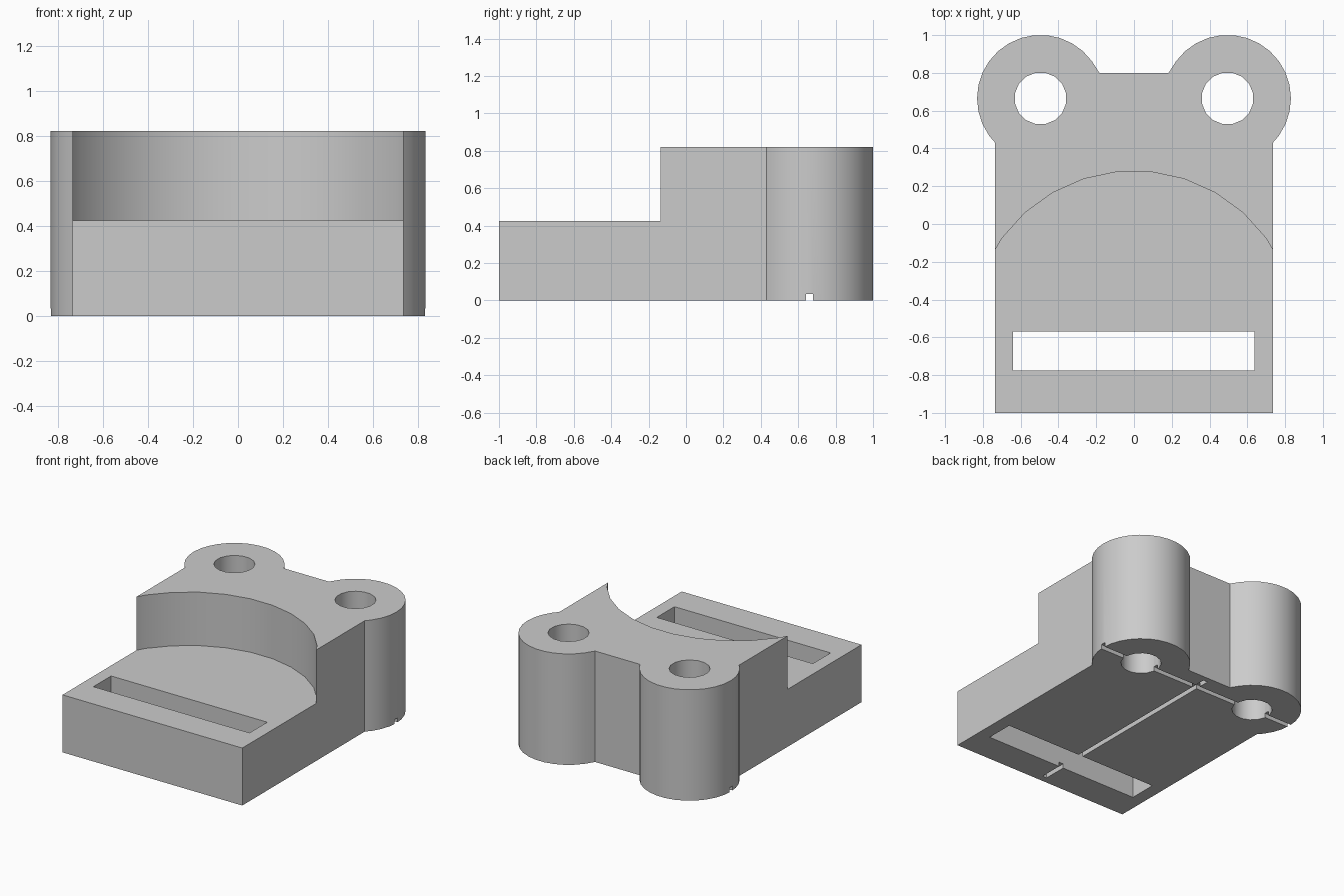
import bpy, bmesh, math

cube = bpy.data.objects.get("Cube")
if cube:
    bpy.data.objects.remove(cube)

HEIGHT, STEP = 0.82, 0.425
HALF_W = 0.735
LOBE_X, LOBE_Y, LOBE_R = 0.495, 0.665, 0.336
GROOVE_W, GROOVE_H = 0.036, 0.033

grey = bpy.data.materials.new("plain grey")
grey.use_nodes = True
grey.diffuse_color = (0.6, 0.6, 0.6, 1)
grey.node_tree.nodes["Principled BSDF"].inputs["Base Color"].default_value = (0.6, 0.6, 0.6, 1)


def prism(name, outline, z0, z1):
    """Extrude a closed counter-clockwise outline from z0 to z1."""
    bm = bmesh.new()
    face = bm.faces.new([bm.verts.new((x, y, z0)) for x, y in outline])
    top = bmesh.ops.extrude_face_region(bm, geom=[face])["geom"]
    bmesh.ops.translate(bm, vec=(0, 0, z1 - z0),
                        verts=[v for v in top if isinstance(v, bmesh.types.BMVert)])
    bmesh.ops.recalc_face_normals(bm, faces=bm.faces)
    mesh = bpy.data.meshes.new(name)
    bm.to_mesh(mesh)
    bm.free()
    mesh.materials.append(grey)
    obj = bpy.data.objects.new(name, mesh)
    bpy.context.collection.objects.link(obj)
    return obj


def arc(cx, cy, r, degrees):
    return [(cx + r * math.cos(math.radians(a)), cy + r * math.sin(math.radians(a)))
            for a in degrees]


def rect(x0, x1, y0, y1):
    return [(x0, y0), (x1, y0), (x1, y1), (x0, y1)]


# Body outline: straight sides, then a round lobe at each back corner
half = [(HALF_W, -1), (HALF_W, 0.43)]
half += arc(LOBE_X, LOBE_Y, LOBE_R, range(-36, 150, 12)) + [(0.183, 0.8)]
body = prism("body", half + [(-x, y) for x, y in reversed(half)], 0, HEIGHT)

# Cutters: round step, through slot, two bolt holes, grooves underneath
cutters = [
    prism("step_cutter", arc(0, -0.583, 0.864, range(0, 360, 12)), STEP, 1),
    prism("slot_cutter", rect(-0.64, 0.637, -0.775, -0.568), -0.1, 1),
    prism("cross_groove_cutter",
          rect(-1, 1, 0.66 - GROOVE_W / 2, 0.66 + GROOVE_W / 2), -0.1, GROOVE_H),
    prism("long_groove_cutter",
          rect(-GROOVE_W / 2, GROOVE_W / 2, -0.95, 0.76), -0.1, GROOVE_H),
]
for side, name in ((1, "left"), (-1, "right")):
    hole = arc(side * LOBE_X, LOBE_Y, 0.138, [i * 22.5 + 11.25 for i in range(16)])
    cutters.append(prism(name + "_hole_cutter", hole, -0.1, 1))

bpy.ops.object.select_all(action="DESELECT")
bpy.context.view_layer.objects.active = body
body.select_set(True)
for cutter in cutters:
    mod = body.modifiers.new(cutter.name, "BOOLEAN")
    mod.operation = "DIFFERENCE"
    mod.solver = "EXACT"
    mod.object = cutter
    bpy.ops.object.modifier_apply(modifier=mod.name)
    bpy.data.objects.remove(cutter)

bpy.ops.object.shade_smooth_by_angle(angle=math.radians(30))
